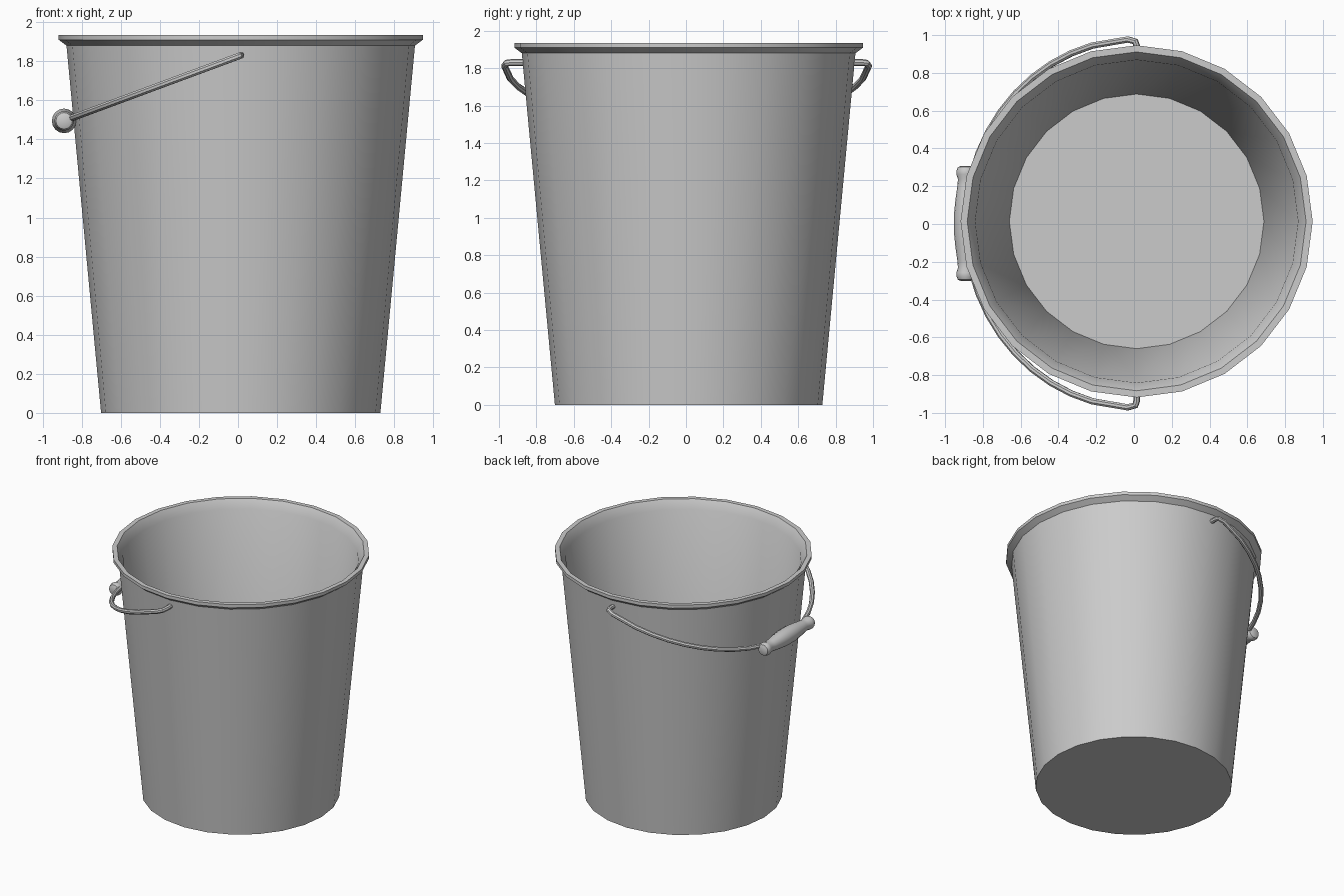
import bpy
import bmesh
from math import cos, sin, pi, radians
from mathutils import Matrix, Vector

old = bpy.data.objects.get("Cube")
if old:
    bpy.data.objects.remove(old, do_unlink=True)

# One grey material
grey = bpy.data.materials.new("grey metal")
grey.use_nodes = True
colour = (0.6, 0.6, 0.6, 1)
grey.diffuse_color = colour
grey.node_tree.nodes["Principled BSDF"].inputs["Base Color"].default_value = colour


def finish(obj):
    """Give the part its material and smooth shading with sharp edges."""
    obj.data.materials.append(grey)
    bpy.ops.object.select_all(action='DESELECT')
    obj.select_set(True)
    bpy.context.view_layer.objects.active = obj
    bpy.ops.object.shade_smooth_by_angle(angle=radians(30))


def lathe(name, profile, sides, matrix):
    """Spin a (radius, height) profile about z, capping both ends."""
    bm = bmesh.new()
    rings = []
    for r, z in profile:
        rings.append([bm.verts.new((r * cos(2 * pi * i / sides),
                                    r * sin(2 * pi * i / sides), z))
                      for i in range(sides)])
    for a, b in zip(rings, rings[1:]):
        for i in range(sides):
            j = (i + 1) % sides
            bm.faces.new((a[i], a[j], b[j], b[i]))
    bm.faces.new(rings[0][::-1])
    bm.faces.new(rings[-1])
    bmesh.ops.recalc_face_normals(bm, faces=bm.faces)
    mesh = bpy.data.meshes.new(name)
    bm.to_mesh(mesh)
    bm.free()
    obj = bpy.data.objects.new(name, mesh)
    bpy.context.collection.objects.link(obj)
    obj.matrix_world = matrix
    finish(obj)
    return obj


CENTRE = 0.014

# Bucket: outer wall, flared rim, inner wall and floor
lathe("bucket", [(0.715, 0), (0.892, 1.88), (0.932, 1.91), (0.932, 1.935),
                 (0.897, 1.935), (0.855, 1.87), (0.674, 0.03)],
      24, Matrix.Translation((CENTRE, CENTRE, 0)))

# Wire handle: half circle in a tilted plane, with ends hooked into the wall
pivot = Vector((CENTRE, 0.003, 1.83))
grip_centre = Vector((-0.89, 0.003, 1.495))
down = grip_centre - pivot
REACH = 0.975
STEPS = 24
points = [pivot + Vector((0, 0.87, 0)), pivot + Vector((0, 0.94, 0)),
          pivot + Vector((0, 0.963, 0)) + down * 0.008]
for i in range(1, STEPS):
    a = pi * i / STEPS
    if i == 1:
        a *= 0.4
    elif i == STEPS - 1:
        a = pi - pi / STEPS * 0.4
    points.append(pivot + Vector((0, REACH * cos(a), 0)) + down * sin(a))
points += [pivot + Vector((0, -0.963, 0)) + down * 0.008,
           pivot + Vector((0, -0.94, 0)), pivot + Vector((0, -0.87, 0))]

curve = bpy.data.curves.new("handle_wire", 'CURVE')
curve.dimensions = '3D'
curve.bevel_depth = 0.018
curve.bevel_resolution = 2
curve.use_fill_caps = True
spline = curve.splines.new('POLY')
spline.points.add(len(points) - 1)
for p, co in zip(spline.points, points):
    p.co = (*co, 1)
wire = bpy.data.objects.new("handle_wire", curve)
bpy.context.collection.objects.link(wire)
bpy.ops.object.select_all(action='DESELECT')
wire.select_set(True)
bpy.context.view_layer.objects.active = wire
bpy.ops.object.convert(target='MESH')
finish(bpy.context.view_layer.objects.active)

# Grip: swollen middle, narrow necks and rounded end collars
half = [(0.025, 0.305), (0.042, 0.298), (0.05, 0.28), (0.05, 0.26),
        (0.042, 0.235), (0.045, 0.2), (0.056, 0.12), (0.063, 0.05)]
profile = [(r, -z) for r, z in half] + half[::-1]
lathe("handle_grip", profile, 16,
      Matrix.Translation(grip_centre) @ Matrix.Rotation(pi / 2, 4, 'X'))
